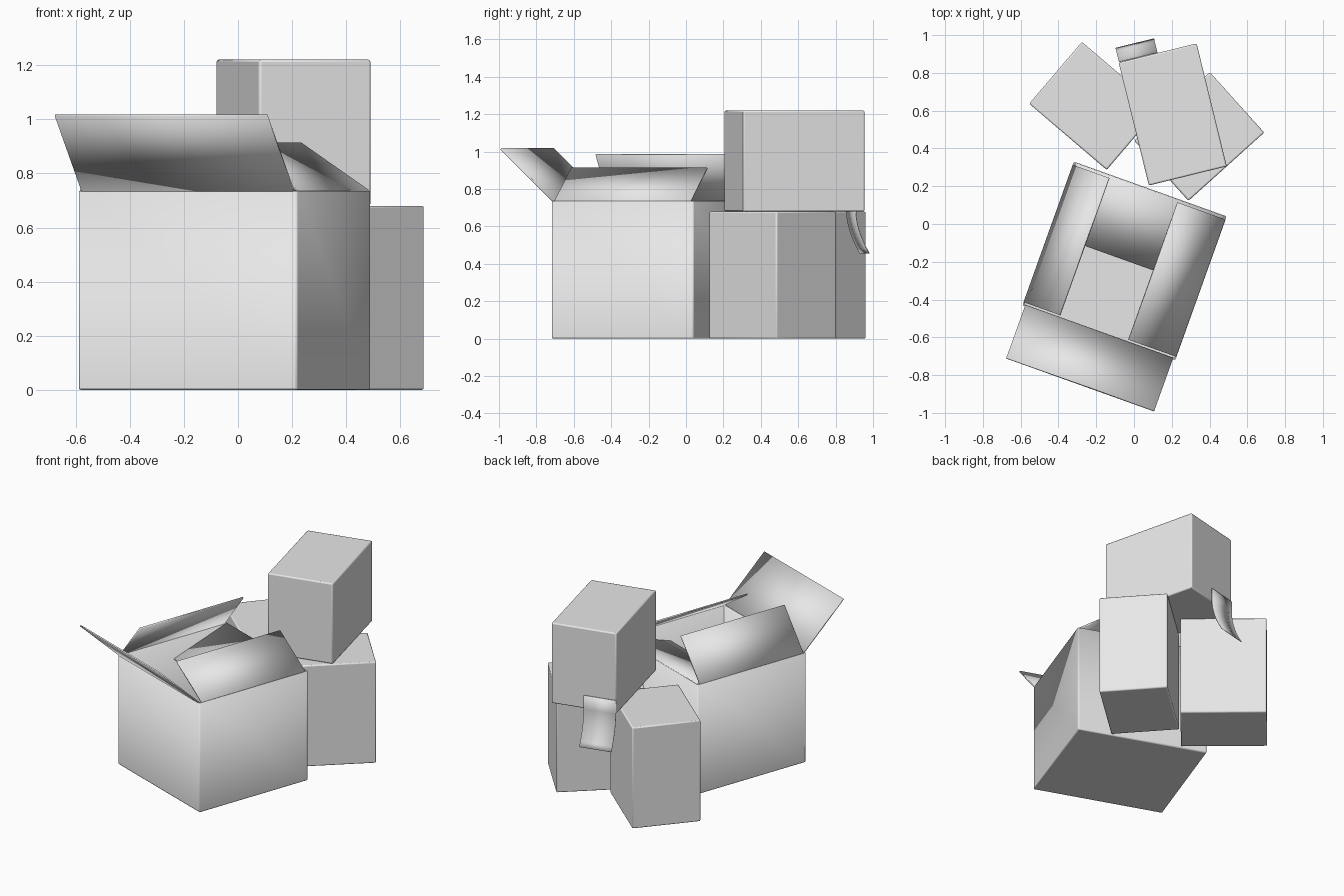
import bpy, bmesh, math
from mathutils import Matrix, Vector

cube = bpy.data.objects.get("Cube")
if cube:
    bpy.data.objects.remove(cube, do_unlink=True)

GREY = (0.8, 0.8, 0.8, 1.0)
mat = bpy.data.materials.new("plain_grey_card")
mat.use_nodes = True
mat.diffuse_color = GREY
mat.node_tree.nodes["Principled BSDF"].inputs["Base Color"].default_value = GREY
CARD = 0.009


def placed(x, y, z, degrees):
    return Matrix.Translation((x, y, z)) @ Matrix.Rotation(math.radians(degrees), 4, 'Z')


def finish(name, bm, matrix, thickness=0.0, offset=-1.0, bevel=0.0):
    bmesh.ops.recalc_face_normals(bm, faces=bm.faces)
    mesh = bpy.data.meshes.new(name)
    bm.to_mesh(mesh)
    bm.free()
    mesh.materials.append(mat)
    obj = bpy.data.objects.new(name, mesh)
    bpy.context.collection.objects.link(obj)
    obj.matrix_world = matrix
    if bevel:
        mod = obj.modifiers.new("soft_edges", 'BEVEL')
        mod.width, mod.segments = bevel, 2
    if thickness:
        mod = obj.modifiers.new("card_thickness", 'SOLIDIFY')
        mod.thickness, mod.offset = thickness, offset
    bpy.ops.object.select_all(action='DESELECT')
    obj.select_set(True)
    bpy.context.view_layer.objects.active = obj
    bpy.ops.object.shade_smooth_by_angle(angle=math.radians(35))
    return obj


def carton(name, size, matrix, is_open=False):
    """Box standing on its local origin, optionally without a lid."""
    bm = bmesh.new()
    bmesh.ops.create_cube(bm, size=1)
    bmesh.ops.scale(bm, vec=size, verts=bm.verts)
    bmesh.ops.translate(bm, vec=(0, 0, size[2] / 2), verts=bm.verts)
    if is_open:
        lid = [f for f in bm.faces if f.normal.z > 0.5]
        bmesh.ops.delete(bm, geom=lid, context='FACES_ONLY')
    finish(name, bm, matrix, CARD if is_open else 0, bevel=0.008)


def sheet(name, start, end, offsets, matrix, thickness):
    """Sheet swept from the line start-end through a list of offsets."""
    bm = bmesh.new()
    rows = [[bm.verts.new(Vector(p) + Vector(o)) for p in (start, end)] for o in offsets]
    for a, b in zip(rows, rows[1:]):
        bm.faces.new((a[0], a[1], b[1], b[0]))
    finish(name, bm, matrix, thickness, 0)


# Large open carton
W, D, H = 0.86, 0.808, 0.735
big = placed(-0.05, -0.195, 0, -19.7)
carton("open_carton", (W, D, H), big, True)

# Its four lid flaps: hinge ends and the reach of the free edge
hx, hy, inset = W / 2 - 0.004, D / 2 - 0.004, 0.014
ex, ey = hx - inset + 0.004, hy - inset
flaps = {
    "front_flap": ((-ex, -hy, H), (ex, -hy, H), (0, -0.295, 0.28)),
    "back_flap": ((-ex, hy, H), (ex, hy, H), (0, -0.395, -0.135)),
    "right_flap": ((-hx, -ey, H), (-hx, ey, H), (0.2, 0, 0.25)),
    "left_flap": ((hx, -ey, H), (hx, ey, H), (-0.265, 0, 0.175)),
}
for name, (start, end, reach) in flaps.items():
    sheet(name, start, end, [(0, 0, 0), reach], big, CARD)

# Three closed cartons of the same kind, the last lying on its side
L, S, T = 0.54, 0.43, 0.68
carton("right_carton", (L, S, T), placed(-0.21, 0.625, 0, -40.5))
carton("left_carton", (L, S, T), placed(0.345, 0.463, 0, 42))
top = placed(0.205, 0.58, T, 13.8)
carton("top_carton", (S - 0.005, T - 0.01, L), top)

# Loose strip on the back of the top carton, curling away at its lower end
back = (T - 0.01) / 2 + 0.003
curl = [(0, 0, 0.09), (0, 0, 0)]
for i in range(1, 9):
    t = i / 8
    curl.append((0, 0.075 * t ** 1.8, -0.225 * t))
sheet("loose_strip", (-0.21, back, 0), (0.0, back, 0), curl, top, 0.004)
